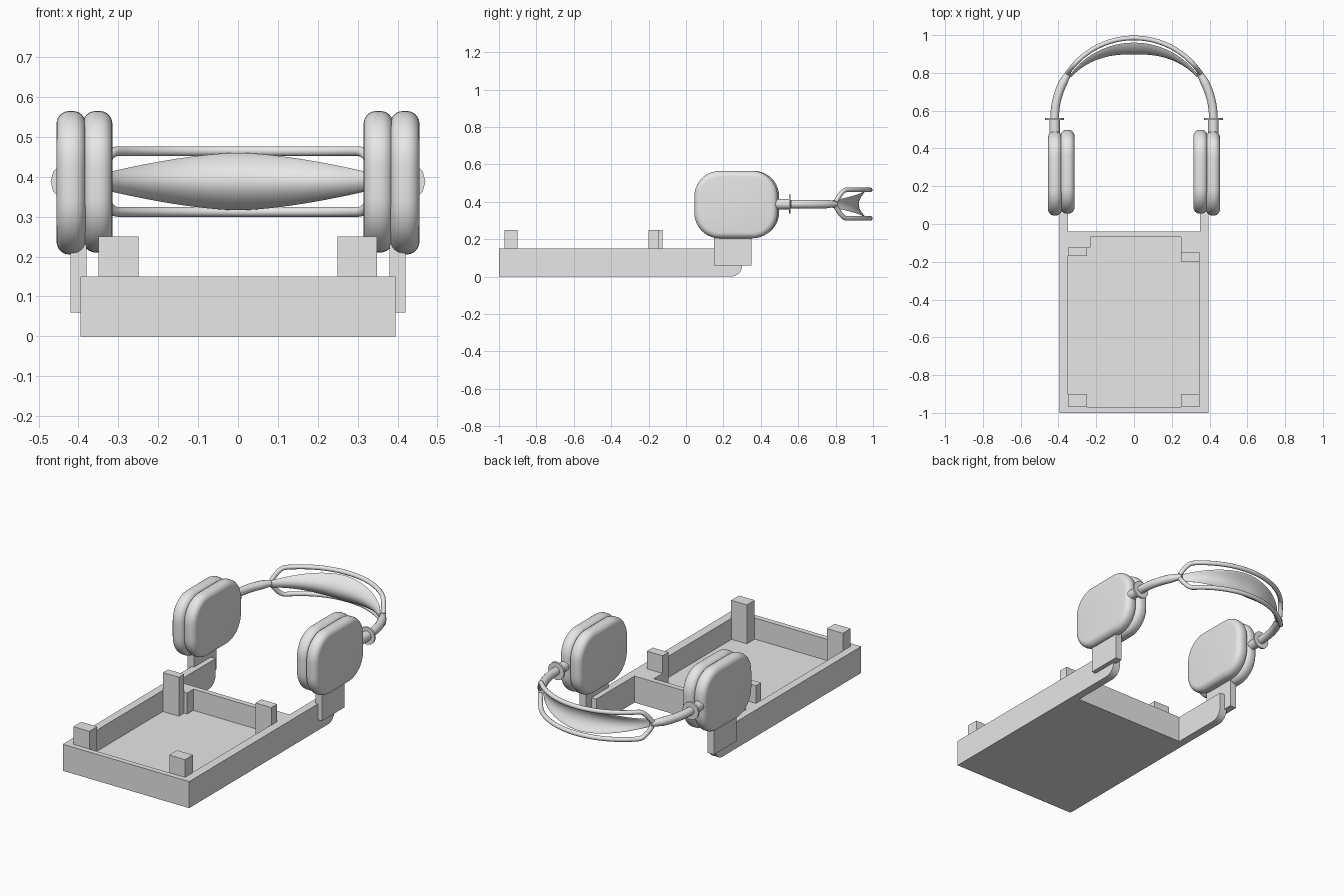
import bpy, bmesh, math
from mathutils import Vector

cube = bpy.data.objects.get("Cube")
if cube:
    bpy.data.objects.remove(cube, do_unlink=True)

grey = bpy.data.materials.new("plain grey")
grey.use_nodes = True
GREY = (0.8, 0.8, 0.8, 1)
grey.diffuse_color = GREY
grey.node_tree.nodes["Principled BSDF"].inputs["Base Color"].default_value = GREY

MID_Z = 0.388      # height of the headband centre line
ARC_Y = 0.56       # centre of the headband arc
ARC_R = 0.42


def activate(obj):
    bpy.ops.object.select_all(action='DESELECT')
    obj.select_set(True)
    bpy.context.view_layer.objects.active = obj


def smooth(obj, angle=35):
    activate(obj)
    bpy.ops.object.shade_smooth_by_angle(angle=math.radians(angle))


def finish(name, bm):
    bmesh.ops.recalc_face_normals(bm, faces=bm.faces)
    mesh = bpy.data.meshes.new(name)
    bm.to_mesh(mesh)
    bm.free()
    obj = bpy.data.objects.new(name, mesh)
    bpy.context.collection.objects.link(obj)
    mesh.materials.append(grey)
    return obj


def prism(name, outline, axis, lo, hi, rim=0):
    """Extrude a 2D outline along x (outline is y,z) or z (outline is x,y)."""
    bm = bmesh.new()
    place = (lambda a, b, h: (h, a, b)) if axis == 'x' else (lambda a, b, h: (a, b, h))
    bottom = [bm.verts.new(place(a, b, lo)) for a, b in outline]
    top = [bm.verts.new(place(a, b, hi)) for a, b in outline]
    caps = [bm.faces.new(bottom), bm.faces.new(top)]
    n = len(outline)
    for i in range(n):
        j = (i + 1) % n
        bm.faces.new((bottom[i], bottom[j], top[j], top[i]))
    if rim:
        edges = [e for f in caps for e in f.edges]
        bmesh.ops.recalc_face_normals(bm, faces=bm.faces)
        bmesh.ops.bevel(bm, geom=edges, offset=rim, segments=6, profile=0.5,
                        affect='EDGES', clamp_overlap=True)
    return finish(name, bm)


def rect(x0, x1, y0, y1):
    return [(x0, y0), (x1, y0), (x1, y1), (x0, y1)]


def corner(cx, cy, r, start, steps):
    return [(cx + r * math.cos(start + math.pi / 2 * i / steps),
             cy + r * math.sin(start + math.pi / 2 * i / steps)) for i in range(steps + 1)]


def rounded_rect(x0, x1, y0, y1, r):
    centres = [(x1 - r, y1 - r), (x0 + r, y1 - r), (x0 + r, y0 + r), (x1 - r, y0 + r)]
    return [p for k, (cx, cy) in enumerate(centres)
            for p in corner(cx, cy, r, k * math.pi / 2, 10)]


def cut(obj, cutter):
    mod = obj.modifiers.new("cut", 'BOOLEAN')
    mod.operation = 'DIFFERENCE'
    mod.solver = 'EXACT'
    mod.object = cutter
    activate(obj)
    bpy.ops.object.modifier_apply(modifier=mod.name)
    bpy.data.objects.remove(cutter, do_unlink=True)


def tube(name, points, radius, taper=None):
    curve = bpy.data.curves.new(name, 'CURVE')
    curve.dimensions = '3D'
    curve.bevel_depth = radius
    curve.bevel_resolution = 4
    curve.use_fill_caps = True
    line = curve.splines.new('POLY')
    line.points.add(len(points) - 1)
    for i, (p, co) in enumerate(zip(line.points, points)):
        p.co = (*co, 1)
        p.radius = taper(i / (len(points) - 1)) if taper else 1
    obj = bpy.data.objects.new(name, curve)
    bpy.context.collection.objects.link(obj)
    curve.materials.append(grey)
    activate(obj)
    bpy.ops.object.convert(target='MESH')
    smooth(bpy.context.object, 50)


def arc(angle, r=ARC_R, dz=0.0):
    return Vector((r * math.cos(angle), ARC_Y + r * math.sin(angle), MID_Z + dz))


# Tray: side profile with rounded rear arms, then the rear notch and the pocket
side = [(-1, 0.15), (-1, 0)] + corner(0.24, 0.06, 0.06, -math.pi / 2, 8) + [(0.3, 0.15)]
tray = prism("tray", side, 'x', -0.395, 0.395)
cut(tray, prism("notch_cutter", rect(-0.35, 0.35, -0.04, 0.5), 'z', -0.1, 0.3))
pocket = [(-0.35, -0.97), (0.345, -0.97), (0.345, -0.15), (0.25, -0.15),
          (0.25, -0.07), (-0.23, -0.07), (-0.23, -0.125), (-0.35, -0.125)]
cut(tray, prism("pocket_cutter", pocket, 'z', 0.03, 0.3))

# Corner posts
posts = {"front_right_post": (-0.35, -0.25, -0.97, -0.9),
         "front_left_post": (0.25, 0.348, -0.97, -0.9),
         "rear_right_post": (-0.35, -0.25, -0.17, -0.125),
         "rear_left_post": (0.25, 0.348, -0.2, -0.148)}
for name, box in posts.items():
    prism(name, rect(*box), 'z', 0.03, 0.25)

SPLIT = 0.6        # arc angle where the band divides into two rails
for label, s in (("left", 1), ("right", -1)):
    # Bracket between tray arm and ear cup
    prism(label + "_bracket", rect(0.15, 0.35, 0.06, 0.26), 'x', s * 0.38, s * 0.42)

    # Ear cup shell and inner cushion
    shell = prism(label + "_cup", rounded_rect(0.045, 0.49, 0.205, 0.565, 0.135),
                  'x', s * 0.382, s * 0.455, 0.032)
    pad = prism(label + "_cushion", rounded_rect(0.055, 0.498, 0.21, 0.565, 0.135),
                'x', s * 0.315, s * 0.389, 0.032)
    for obj in (shell, pad):
        smooth(obj)

    # Socket, flange and curved stem
    tube(label + "_socket", [(s * 0.42, 0.46, MID_Z), (s * 0.42, 0.553, MID_Z)], 0.028)
    tube(label + "_flange", [(s * 0.42, 0.55, MID_Z), (s * 0.42, 0.56, MID_Z)], 0.05)
    stem = [arc(SPLIT * 1.04 * i / 16) for i in range(17)]
    tube(label + "_stem", [(s * p.x, p.y, p.z) for p in stem], 0.023,
         lambda t: 1 - 0.35 * max(0, t - 0.75) / 0.25)

# Upper and lower headband rails, spreading apart quickly from the stems
for label, s in (("upper", 1), ("lower", -1)):
    path = []
    for i in range(65):
        t = i / 64
        a = SPLIT + (math.pi - 2 * SPLIT) * t
        k = min(1, min(t, 1 - t) / 0.09)
        spread = 0.012 + 0.064 * math.sin(k * math.pi / 2)
        path.append(arc(a, ARC_R + 0.005, s * spread))
    tube(label + "_rail", path, 0.0125)

# Head cushion: a crescent section that widens towards the middle of the band
bm = bmesh.new()
rings = []
STEPS, ACROSS = 48, 10
for i in range(STEPS + 1):
    a = SPLIT - 0.02 + (math.pi - 2 * SPLIT + 0.04) * i / STEPS
    swell = max(0, 1 - abs(math.cos(a) / math.cos(SPLIT - 0.02)) ** 1.6)
    half = 0.02 + 0.052 * swell
    dip = 0.004 + 0.046 * swell
    thick = 0.012 + 0.014 * swell
    ring = []
    for j in range(ACROSS * 2):
        u = math.cos(math.pi * j / ACROSS)
        w = math.sin(math.pi * j / ACROSS)
        r = ARC_R - 0.007 - dip * (1 - u * u) - thick * (0.5 - 0.5 * w)
        ring.append(bm.verts.new(arc(a, r, half * u)))
    rings.append(ring)
for r0, r1 in zip(rings, rings[1:]):
    for j in range(len(r0)):
        k = (j + 1) % len(r0)
        bm.faces.new((r0[j], r0[k], r1[k], r1[j]))
bm.faces.new(rings[0])
bm.faces.new(rings[-1])
smooth(finish("head_cushion", bm), 60)
